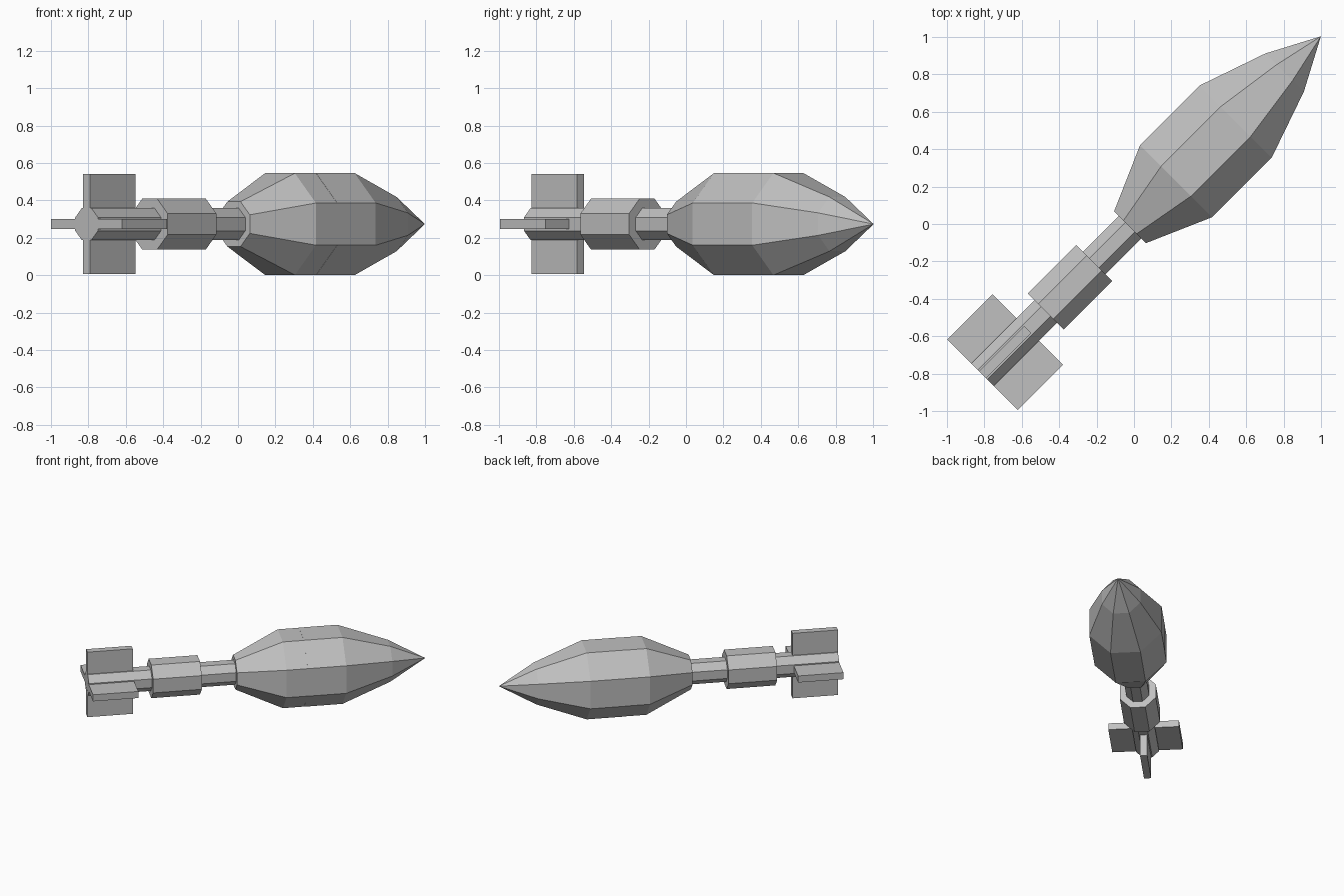
import bpy, bmesh, math
from mathutils import Matrix, Vector

if "Cube" in bpy.data.objects:
    bpy.data.objects.remove(bpy.data.objects["Cube"])

SIDES = 8
CORNER = 1 / math.cos(math.pi / SIDES)   # flat-to-centre radius -> corner radius

# Parts are modelled along local X, then turned 45 degrees and raised
PLACE = Matrix.Translation((-0.002, 0.002, 0.2735)) @ Matrix.Rotation(math.radians(45), 4, 'Z')

grey = bpy.data.materials.new("light_grey")
grey.diffuse_color = (0.53, 0.53, 0.53, 1)
grey.use_nodes = True
grey.node_tree.nodes["Principled BSDF"].inputs["Base Color"].default_value = grey.diffuse_color


def finish(name, bm):
    bmesh.ops.recalc_face_normals(bm, faces=bm.faces[:])
    bm.transform(PLACE)
    mesh = bpy.data.meshes.new(name)
    bm.to_mesh(mesh)
    bm.free()
    mesh.materials.append(grey)
    obj = bpy.data.objects.new(name, mesh)
    bpy.context.collection.objects.link(obj)


def lathe(name, profile):
    """Eight-sided solid from (position, flat radius) pairs; radius 0 is a tip."""
    bm = bmesh.new()
    rings = []
    for s, r in profile:
        if r == 0:
            rings.append([bm.verts.new((s, 0, 0))])
            continue
        ring = []
        for i in range(SIDES):
            a = 2 * math.pi * (i + 0.5) / SIDES
            ring.append(bm.verts.new((s, r * CORNER * math.cos(a), r * CORNER * math.sin(a))))
        rings.append(ring)
    for a, b in zip(rings, rings[1:]):
        for i in range(SIDES):
            j = (i + 1) % SIDES
            if len(b) == 1:
                bm.faces.new((a[i], a[j], b[0]))
            else:
                bm.faces.new((a[i], a[j], b[j], b[i]))
    for ring in (rings[0], rings[-1]):
        if len(ring) > 1:
            bm.faces.new(ring)
    finish(name, bm)


# Warhead: rear shell and pointed nose meeting at a seam
lathe("warhead_rear", [(-0.028, 0.12), (0.32, 0.272), (0.48, 0.272)])
lathe("warhead_nose", [(0.48, 0.273), (0.771, 0.273), (1.142, 0.145), (1.416, 0)])

# Tail tube and the thicker sleeve around it
lathe("tail_tube", [(-1.142, 0.086), (-0.02, 0.086)])
lathe("tube_sleeve", [(-0.665, 0.136), (-0.297, 0.136)])

# Four square tail fins
FIN_IN, FIN_OUT, FIN_BACK, FIN_FRONT, FIN_THICK = 0.05, 0.267, -1.143, -0.80, 0.054
for k in range(4):
    bm = bmesh.new()
    size = Vector((FIN_FRONT - FIN_BACK, FIN_OUT - FIN_IN, FIN_THICK))
    centre = Vector(((FIN_FRONT + FIN_BACK) / 2, (FIN_OUT + FIN_IN) / 2, 0))
    bmesh.ops.create_cube(bm, size=1, matrix=Matrix.Translation(centre) @ Matrix.Diagonal((*size, 1)))
    bm.transform(Matrix.Rotation(k * math.pi / 2, 4, 'X'))
    finish(f"tail_fin_{k + 1}", bm)
